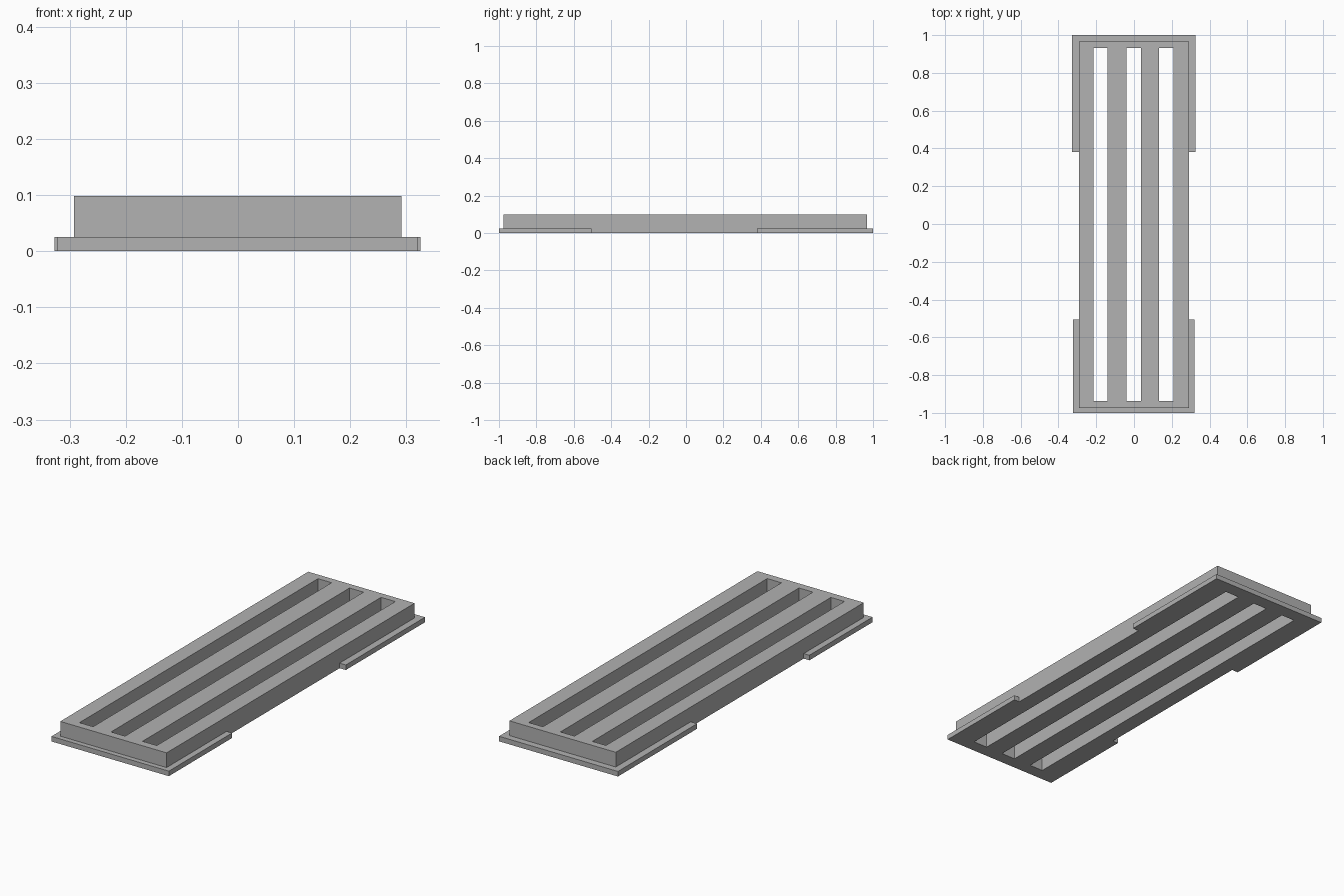
import bpy
import bmesh

cube = bpy.data.objects.get("Cube")
if cube:
    bpy.data.objects.remove(cube, do_unlink=True)

GREY = (0.445, 0.445, 0.445, 1)
grey = bpy.data.materials.new("plain grey")
grey.use_nodes = True
grey.diffuse_color = GREY
grey.node_tree.nodes["Principled BSDF"].inputs["Base Color"].default_value = GREY


def plate(name, xs, ys, height, holes):
    """Grid of rectangles between the cut lines, minus the holes, raised to a height."""
    bm = bmesh.new()
    grid = [[bm.verts.new((x, y, 0)) for y in ys] for x in xs]
    for i in range(len(xs) - 1):
        for j in range(len(ys) - 1):
            if (i, j) not in holes:
                bm.faces.new((grid[i][j], grid[i + 1][j],
                              grid[i + 1][j + 1], grid[i][j + 1]))
    # Drop grid points that border no face
    bmesh.ops.delete(bm, geom=[v for v in bm.verts if not v.link_faces], context='VERTS')
    base = bm.faces[:]
    raised = bmesh.ops.extrude_face_region(bm, geom=base, use_keep_orig=True)
    top = [g for g in raised["geom"] if isinstance(g, bmesh.types.BMVert)]
    bmesh.ops.translate(bm, verts=top, vec=(0, 0, height))
    bmesh.ops.recalc_face_normals(bm, faces=bm.faces[:])
    mesh = bpy.data.meshes.new(name)
    bm.to_mesh(mesh)
    bm.free()
    mesh.materials.append(grey)
    obj = bpy.data.objects.new(name, mesh)
    bpy.context.collection.objects.link(obj)
    return obj


LEFT, RIGHT = 0.291, -0.292
FRONT, BACK = -0.975, 0.967
LIP = 0.025

# Slatted body with three long through slots
plate("slatted_body",
      [RIGHT, -0.214, -0.139, -0.041, 0.036, 0.132, 0.21, LEFT],
      [FRONT, -0.936, 0.932, BACK], 0.098,
      {(1, 1), (3, 1), (5, 1)})

# U-shaped lips wrapping the two ends of the body
plate("back_lip", [-0.327, RIGHT, LEFT, 0.325], [0.38, BACK, 1], LIP, {(1, 0)})
plate("front_lip", [-0.323, RIGHT, LEFT, 0.321], [-1, FRONT, -0.505], LIP, {(1, 1)})
